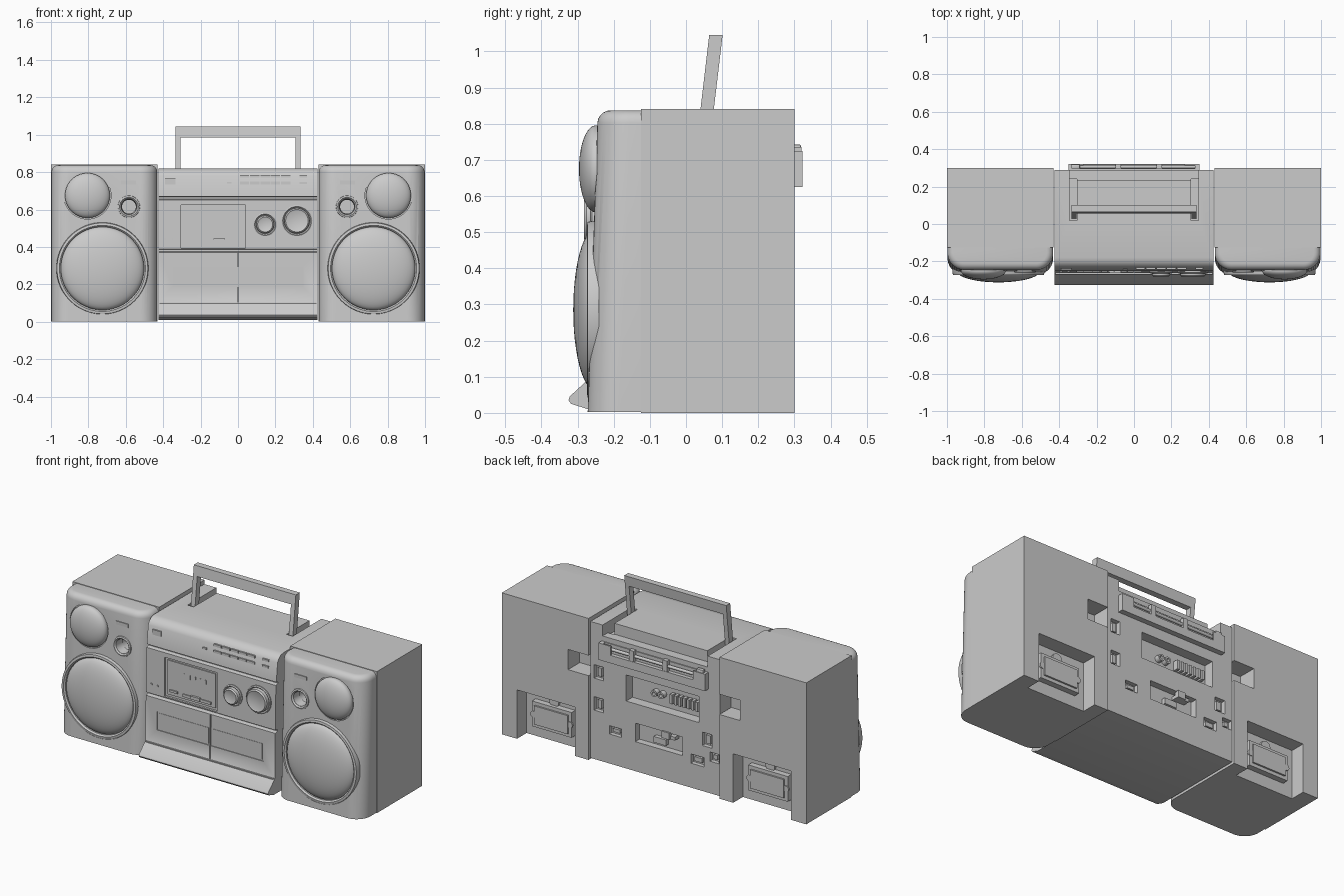
import bpy, bmesh, math
from mathutils import Matrix, Vector

if "Cube" in bpy.data.objects:
    bpy.data.objects.remove(bpy.data.objects["Cube"])


def finish(bm, name, smooth=True):
    bmesh.ops.recalc_face_normals(bm, faces=bm.faces)
    me = bpy.data.meshes.new(name)
    bm.to_mesh(me)
    bm.free()
    ob = bpy.data.objects.new(name, me)
    bpy.context.collection.objects.link(ob)
    if smooth:
        shade(ob)
    return ob


def activate(ob):
    bpy.ops.object.select_all(action='DESELECT')
    ob.select_set(True)
    bpy.context.view_layer.objects.active = ob


def shade(ob):
    activate(ob)
    bpy.ops.object.shade_smooth_by_angle(angle=math.radians(35))


def box(name, x0, x1, y0, y1, z0, z1, bevel=0):
    bm = bmesh.new()
    bmesh.ops.create_cube(bm, size=1)
    for v in bm.verts:
        v.co = Vector(((x0 + x1) / 2 + v.co.x * abs(x1 - x0),
                       (y0 + y1) / 2 + v.co.y * abs(y1 - y0),
                       (z0 + z1) / 2 + v.co.z * abs(z1 - z0)))
    if bevel:
        bmesh.ops.bevel(bm, geom=bm.edges[:], offset=bevel, segments=2, affect='EDGES', profile=0.5)
    return finish(bm, name, bool(bevel))


def lathe(name, x, z, profile, steps=64):
    """Spin (radius, y) points about a y-parallel axis through x, z."""
    bm = bmesh.new()
    vs = [bm.verts.new((r, y, 0)) for r, y in profile]
    es = [bm.edges.new(p) for p in zip(vs, vs[1:])]
    bmesh.ops.spin(bm, geom=vs + es, cent=(0, 0, 0), axis=(0, 1, 0), angle=math.tau, steps=steps)
    bmesh.ops.remove_doubles(bm, verts=bm.verts, dist=1e-5)
    bmesh.ops.translate(bm, verts=bm.verts, vec=(x, 0, z))
    return finish(bm, name)


def cyl(name, x, z, r, y0, y1):
    return lathe(name, x, z, [(0, y0), (r, y0), (r, y1), (0, y1)], 48)


def dome(name, x, z, r, y, h):
    pts = [(r * math.sin(a), y - h * math.cos(a)) for a in [i * math.pi / 24 for i in range(13)]]
    return lathe(name, x, z, pts + [(r, y + 0.02), (0, y + 0.02)])


def cut(ob, *cutters):
    for c in cutters:
        m = ob.modifiers.new('cut', 'BOOLEAN')
        m.operation, m.solver, m.object = 'DIFFERENCE', 'EXACT', c
        activate(ob)
        bpy.ops.object.modifier_apply(modifier=m.name)
        bpy.data.objects.remove(c)


def front_y(z):
    return -0.272 + 0.028 * z / 0.84


# speakers
for s, side in ((-1, 'left'), (1, 'right')):
    # cabinet with rear terminal pocket and inner finger notch
    cab = box(side + '_cabinet', s * 0.43, s, -0.125, 0.30, 0, 0.84)
    cut(cab, box('c', s * 0.52, s * 0.90, 0.21, 0.4, -0.1, 0.29),
        box('c', s * 0.40, s * 0.565, 0.19, 0.4, 0.50, 0.62))
    box(side + '_terminal_box', s * 0.58, s * 0.84, 0.205, 0.245, 0.07, 0.22)
    box(side + '_terminal_cover', s * 0.60, s * 0.82, 0.24, 0.255, 0.09, 0.20)
    cyl(side + '_terminal_screw', s * 0.71, 0.24, 0.03, 0.205, 0.225)
    for i in (0.59, 0.83):
        cyl(side + '_terminal_clip', s * i, 0.145, 0.018, 0.24, 0.25)

    # rounded front shell
    bm = bmesh.new()
    bmesh.ops.create_cube(bm, size=1)
    for v in bm.verts:
        top, front = v.co.z > 0, v.co.y < 0
        z = 0.837 if top else 0.002
        v.co = (s * 0.7145 + v.co.x * 0.565, front_y(z) if front else -0.12, z)
    up = [e for e in bm.edges if all(v.co.y < -0.2 for v in e.verts)
          and abs(e.verts[0].co.z - e.verts[1].co.z) > 0.5]
    bmesh.ops.bevel(bm, geom=up, offset=0.09, segments=10, affect='EDGES', profile=0.5)
    rim = [e for e in bm.edges if all(v.co.z > 0.8 for v in e.verts)
           and min(v.co.y for v in e.verts) < -0.13]
    bmesh.ops.bevel(bm, geom=rim, offset=0.035, segments=5, affect='EDGES', profile=0.5)
    shell = finish(bm, side + '_front_shell', False)
    wx, tx, px = s * 0.725, s * 0.805, s * 0.583
    cut(shell, cyl('c', wx, 0.285, 0.245, -0.4, -0.245), cyl('c', px, 0.615, 0.042, -0.4, -0.16),
        cyl('c', tx, 0.675, 0.126, -0.4, -0.24))
    shade(shell)

    # grilles, rings and port
    dome(side + '_woofer_grille', wx, 0.285, 0.222, -0.252, 0.06)
    lathe(side + '_woofer_ring', wx, 0.285, [(0.222, -0.24), (0.222, -0.266), (0.23, -0.274),
                                           (0.243, -0.272), (0.246, -0.26), (0.246, -0.24)])
    dome(side + '_tweeter_grille', tx, 0.675, 0.12, -0.25, 0.046)
    lathe(side + '_port_ring', px, 0.615, [(0.060, -0.245), (0.058, -0.257), (0.050, -0.260),
                                         (0.042, -0.252), (0.037, -0.20)], 40)
    box(side + '_badge_plate', s * 0.585 - 0.04, s * 0.585 + 0.04, -0.252, -0.246, 0.735, 0.755)

# centre body: side profile extruded across
prof = [(0.29, 0.01), (0.29, 0.82), (-0.18, 0.82), (-0.205, 0.815), (-0.225, 0.80), (-0.236, 0.78),
        (-0.248, 0.67), (-0.23, 0.667), (-0.23, 0.657), (-0.252, 0.652), (-0.256, 0.388),
        (-0.235, 0.385), (-0.235, 0.375), (-0.258, 0.37), (-0.262, 0.105), (-0.268, 0.095),
        (-0.322, 0.045), (-0.325, 0.035), (-0.318, 0.025), (-0.27, 0.01)]
bm = bmesh.new()
f = bm.faces.new([bm.verts.new((-0.425, y, z)) for y, z in prof])
ext = bmesh.ops.extrude_face_region(bm, geom=[f])['geom']
bmesh.ops.translate(bm, verts=[v for v in ext if isinstance(v, bmesh.types.BMVert)], vec=(0.85, 0, 0))
body = finish(bm, 'centre_body', False)

# handle groove, display recess, door split, rear sockets
cut(body, box('c', -0.345, -0.305, 0.02, 0.24, 0.74, 0.9), box('c', 0.305, 0.345, 0.02, 0.24, 0.74, 0.9),
    box('c', -0.345, 0.345, 0.235, 0.4, 0.755, 0.9),
    box('c', -0.305, 0.04, -0.4, -0.243, 0.395, 0.625),
    box('c', -0.003, 0.003, -0.4, -0.25, 0.105, 0.365),
    box('c', -0.35, 0.35, -0.4, -0.2565, 0.185, 0.293),
    box('c', -0.29, 0.19, 0.23, 0.4, 0.41, 0.565),
    box('c', -0.18, 0.13, 0.25, 0.4, 0.185, 0.295))
sockets = [(0.34, 0.40, 0.49, 0.57), (0.34, 0.40, 0.30, 0.38), (0.22, 0.30, 0.185, 0.235),
           (-0.375, -0.31, 0.28, 0.36), (-0.32, -0.235, 0.155, 0.21), (-0.42, -0.36, 0.20, 0.255)]
for x0, x1, z0, z1 in sockets:
    cut(body, box('c', x0, x1, 0.265, 0.4, z0, z1))
    box('socket_insert', x0 + 0.018, x1 - 0.018, 0.26, 0.28, z0 + 0.015, z1 - 0.015)
shade(body)

# rear connectors
for i in range(2):
    lathe('round_jack', 0.03 - i * 0.045, 0.485, [(0.02, 0.225), (0.02, 0.26), (0.01, 0.26), (0.01, 0.225)], 24)
for i in range(7):
    box('spring_terminal', -0.075 - i * 0.028, -0.092 - i * 0.028, 0.225, 0.262, 0.455, 0.51)
box('power_socket', -0.06, 0.02, 0.245, 0.275, 0.205, 0.24)
box('cord_hook', -0.13, -0.05, 0.245, 0.29, 0.26, 0.28)
box('cord_hook_tip', -0.10, -0.05, 0.275, 0.30, 0.26, 0.30)

# antenna rail on the back
rail = box('antenna_rail', -0.35, 0.35, 0.285, 0.322, 0.625, 0.725)
cut(rail, box('c', -0.325, 0.325, 0.296, 0.314, 0.67, 0.8), box('c', -0.27, 0.27, 0.31, 0.4, 0.672, 0.8))
bm = bmesh.new()
bmesh.ops.create_cone(bm, cap_ends=True, segments=16, radius1=0.009, radius2=0.009, depth=0.66,
                      matrix=Matrix.Translation((0, 0.306, 0.70)) @ Matrix.Rotation(math.pi / 2, 4, 'Y'))
finish(bm, 'antenna_rod')
box('antenna_pivot', -0.335, -0.29, 0.296, 0.318, 0.68, 0.742, 0.004)
for x in (-0.1, 0.12):
    box('antenna_clip', x, x + 0.03, 0.296, 0.32, 0.66, 0.735)

# carrying handle, leaning back slightly
for s in (-1, 1):
    box('handle_arm', s * 0.308, s * 0.335, 0.04, 0.077, 0.76, 1.045)
box('handle_bar', -0.335, 0.335, 0.04, 0.077, 0.985, 1.045)
for ob in [o for o in bpy.data.objects if o.name.startswith('handle_')]:
    for v in ob.data.vertices:
        v.co.y += (v.co.z - 0.84) * 0.118

# display window
box('display_panel', -0.288, 0.026, -0.25, -0.235, 0.41, 0.613)
for i in range(5):
    box('display_mark', -0.18 + i * 0.035, -0.172 + i * 0.035, -0.253, -0.245, 0.53 + 0.006 * (i % 3), 0.56)
box('display_slider', -0.185, -0.0, -0.256, -0.245, 0.424, 0.44)
box('display_slider_knob', -0.13, -0.07, -0.263, -0.245, 0.427, 0.446)
box('display_button', -0.27, -0.22, -0.257, -0.245, 0.43, 0.443)
for x in (-0.39, -0.35):
    cyl('small_jack', x, 0.443, 0.007, -0.26, -0.24)

# knobs
for name, x, z, r in (('tuning_knob', 0.315, 0.54, 0.07), ('volume_knob', 0.145, 0.52, 0.05)):
    lathe(name + '_collar', x, z, [(r + 0.012, -0.24), (r + 0.012, -0.26), (r + 0.006, -0.264), (r, -0.258)])
    lathe(name, x, z, [(r, -0.24), (r - 0.003, -0.275), (r - 0.01, -0.282), (r - 0.016, -0.279), (0, -0.277)])

# top control strip
for z in (0.742, 0.778):
    y = -0.236 - (0.78 - z) * 0.109
    for i in range(5):
        box('preset_button', 0.01 + i * 0.055, 0.06 + i * 0.055, y - 0.007, y + 0.02, z - 0.007, z + 0.007)
    box('mode_button', 0.33, 0.37, y - 0.007, y + 0.02, z - 0.006, z + 0.006)
box('band_button', -0.06, -0.035, -0.247, -0.22, 0.738, 0.748)
box('power_button', -0.39, -0.335, -0.246, -0.22, 0.735, 0.765)

# tape doors' inset windows and trim
for s in (-1, 1):
    box('door_window', s * 0.012, s * 0.34, -0.2585, -0.25, 0.192, 0.287)
box('lower_trim', -0.42, 0.42, -0.27, -0.25, 0.098, 0.104)
